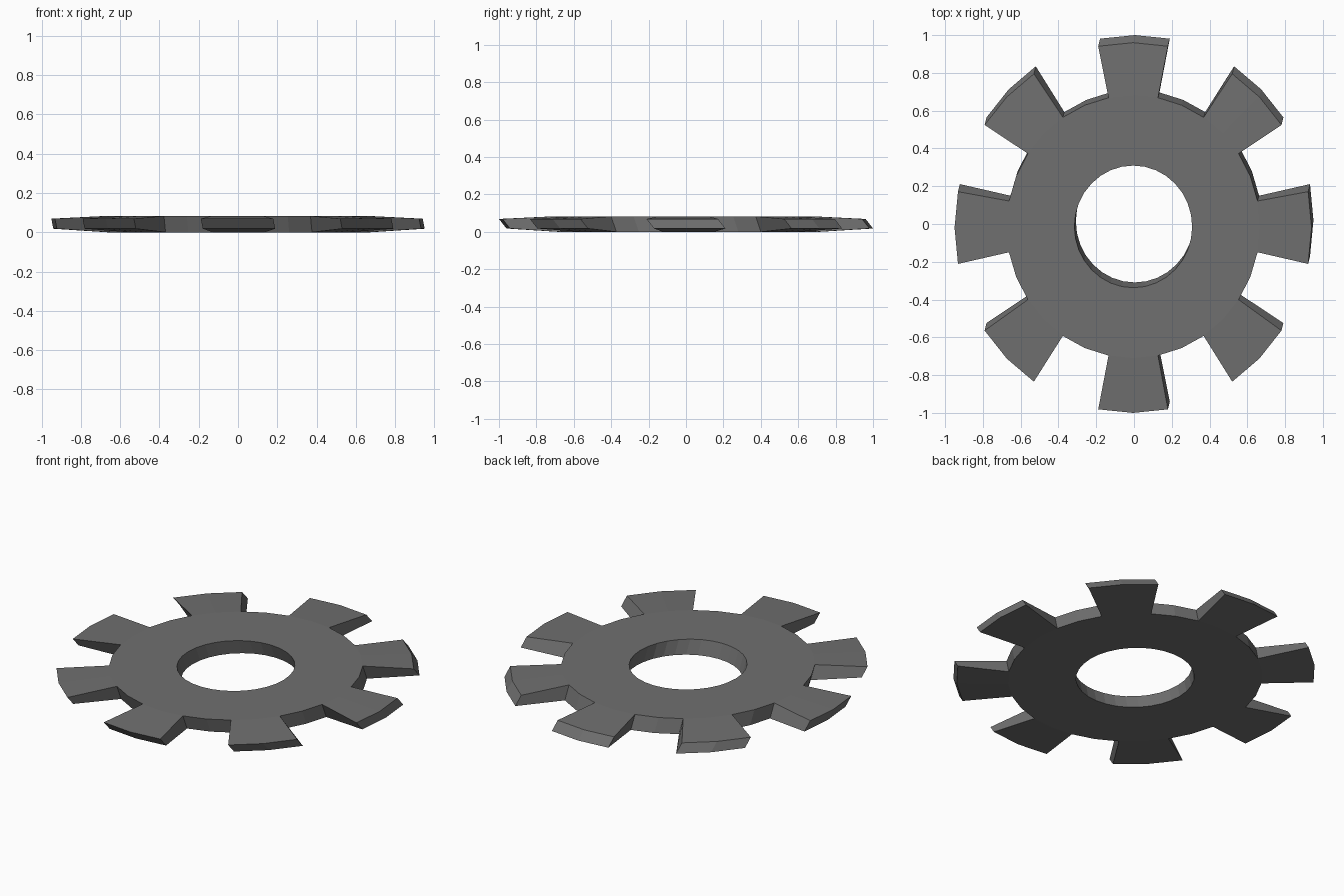
import bpy, bmesh, math

if "Cube" in bpy.data.objects:
    bpy.data.objects.remove(bpy.data.objects["Cube"])

N = 32                      # segments round the wheel, four per tooth pitch
STEP = 2 * math.pi / N
SX, SY = 0.945, 0.98        # the wheel is slightly oval
HOLE, ROOT = 0.33, 0.71

bm = bmesh.new()


def ring(radius, z, dx, dy):
    """Ring of vertices, offset sideways so the walls lean."""
    return [bm.verts.new((SX * radius * math.cos(i * STEP) + dx,
                          SY * radius * math.sin(i * STEP) + dy, z))
            for i in range(N)]


# Top rings lean towards -y, bottom rings towards +y; the teeth thin outwards
hole_t = ring(HOLE, 0.083, -0.004, -0.014)
hole_b = ring(HOLE, 0.0, 0.004, 0.014)
root_t = ring(ROOT, 0.083, -0.004, -0.014)
root_b = ring(ROOT, 0.0, 0.004, 0.014)
tip_t = ring(1.0, 0.069, -0.005, -0.02)
tip_b = ring(1.0, 0.018, 0.005, 0.02)


def quad(*verts):
    bm.faces.new(verts)


for i in range(N):
    j = (i + 1) % N
    # Body faces and bore wall
    quad(hole_t[i], root_t[i], root_t[j], hole_t[j])
    quad(hole_b[j], root_b[j], root_b[i], hole_b[i])
    quad(hole_t[j], hole_b[j], hole_b[i], hole_t[i])
    if i % 4 in (0, 3):
        # Tooth top, underside and tip
        quad(root_t[i], tip_t[i], tip_t[j], root_t[j])
        quad(root_b[j], tip_b[j], tip_b[i], root_b[i])
        quad(tip_t[i], tip_b[i], tip_b[j], tip_t[j])
    else:
        # Gap floor
        quad(root_t[i], root_b[i], root_b[j], root_t[j])
    # Tooth flanks
    if i % 4 in (1, 3):
        quad(root_t[i], root_b[i], tip_b[i], tip_t[i])

# Drop unused ring vertices and make the normals face out
bmesh.ops.delete(bm, geom=[v for v in bm.verts if not v.link_faces], context='VERTS')
bmesh.ops.recalc_face_normals(bm, faces=bm.faces[:])

mesh = bpy.data.meshes.new("gear_wheel")
bm.to_mesh(mesh)
bm.free()
gear = bpy.data.objects.new("gear_wheel", mesh)
bpy.context.collection.objects.link(gear)

mat = bpy.data.materials.new("dark grey metal")
mat.diffuse_color = (0.16, 0.16, 0.16, 1)
mat.use_nodes = True
mat.node_tree.nodes["Principled BSDF"].inputs["Base Color"].default_value = mat.diffuse_color
mesh.materials.append(mat)
